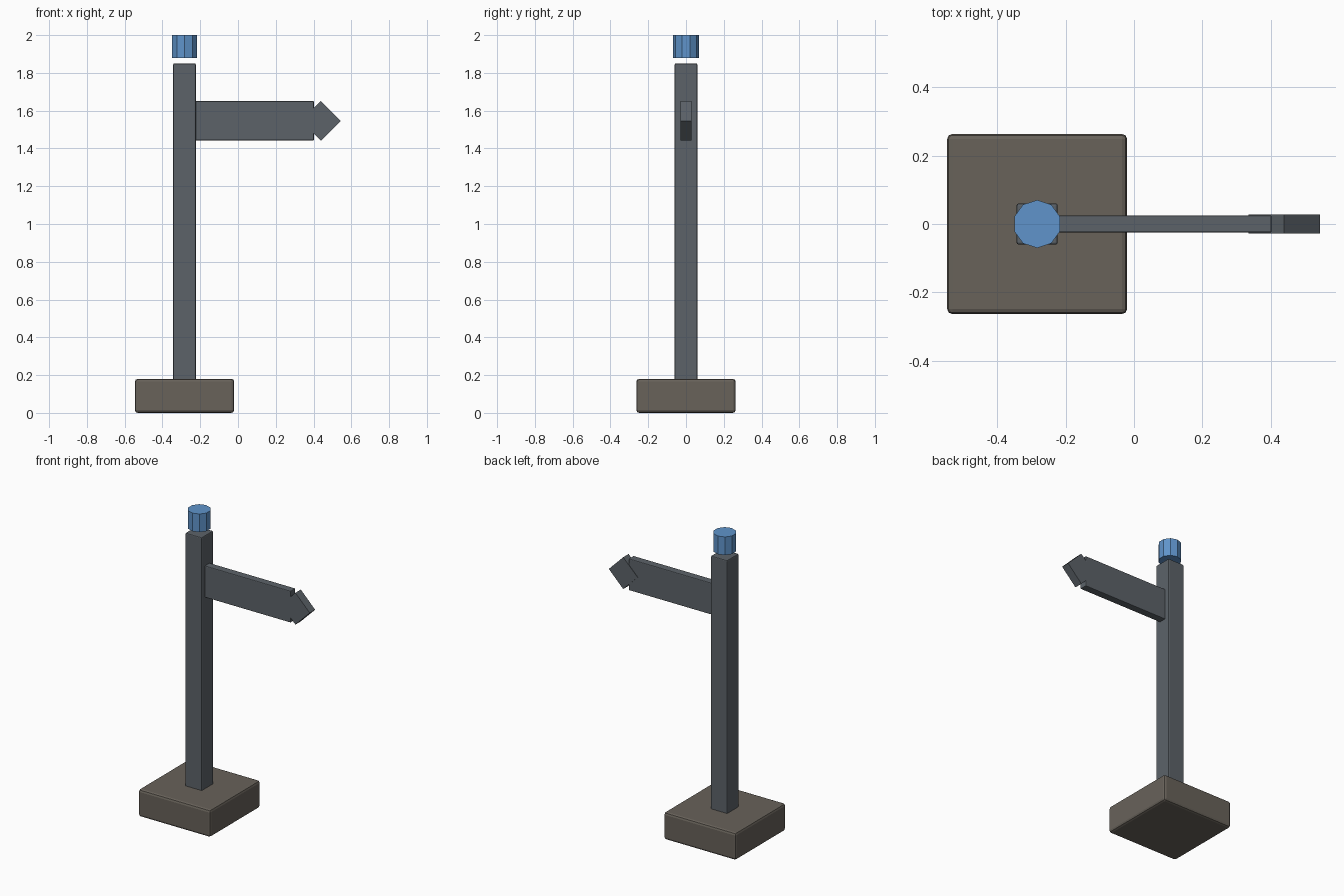
import bpy, math

if "Cube" in bpy.data.objects:
    bpy.data.objects.remove(bpy.data.objects["Cube"])

def material(name, rgb):
    m = bpy.data.materials.new(name)
    m.diffuse_color = (*rgb, 1)
    m.use_nodes = True
    m.node_tree.nodes["Principled BSDF"].inputs["Base Color"].default_value = m.diffuse_color
    return m

stone = material("brown stone", (0.138, 0.122, 0.102))
metal = material("grey metal", (0.107, 0.124, 0.141))
blue = material("blue lamp", (0.115, 0.296, 0.597))

def finish(name, mat):
    o = bpy.context.object
    o.name = name
    o.data.materials.append(mat)
    return o

def block(name, lo, hi, bevel, mat, segments=2):
    """Bevelled box between two corners."""
    centre = [(a + b) / 2 for a, b in zip(lo, hi)]
    bpy.ops.mesh.primitive_cube_add(size=1, location=centre)
    o = finish(name, mat)
    o.scale = [b - a for a, b in zip(lo, hi)]
    bpy.ops.object.transform_apply(location=False, rotation=False, scale=True)
    mod = o.modifiers.new("edge", 'BEVEL')
    mod.width, mod.segments = bevel, segments
    return o

PX = -0.283  # post axis

# Foot and post
block("base", (PX - 0.263, -0.263, 0), (PX + 0.263, 0.263, 0.18), 0.015, stone)
block("post", (PX - 0.06, -0.06, 0.17), (PX + 0.06, 0.06, 1.85), 0.006, metal)

# Sign board
block("sign_board", (PX + 0.055, -0.0255, 1.442), (0.402, 0.0255, 1.651), 0.005, metal)

# Diamond arrowhead overlapping the board's end
bpy.ops.mesh.primitive_cylinder_add(vertices=4, radius=0.105, depth=0.056,
                                    location=(0.439, 0, 1.546),
                                    rotation=(math.pi / 2, 0, 0))
finish("arrowhead", metal)

# Ten-sided cap floating just above the post
bpy.ops.mesh.primitive_cylinder_add(vertices=10, radius=0.07, depth=0.12,
                                    location=(PX, 0, 1.94))
finish("cap", blue)
